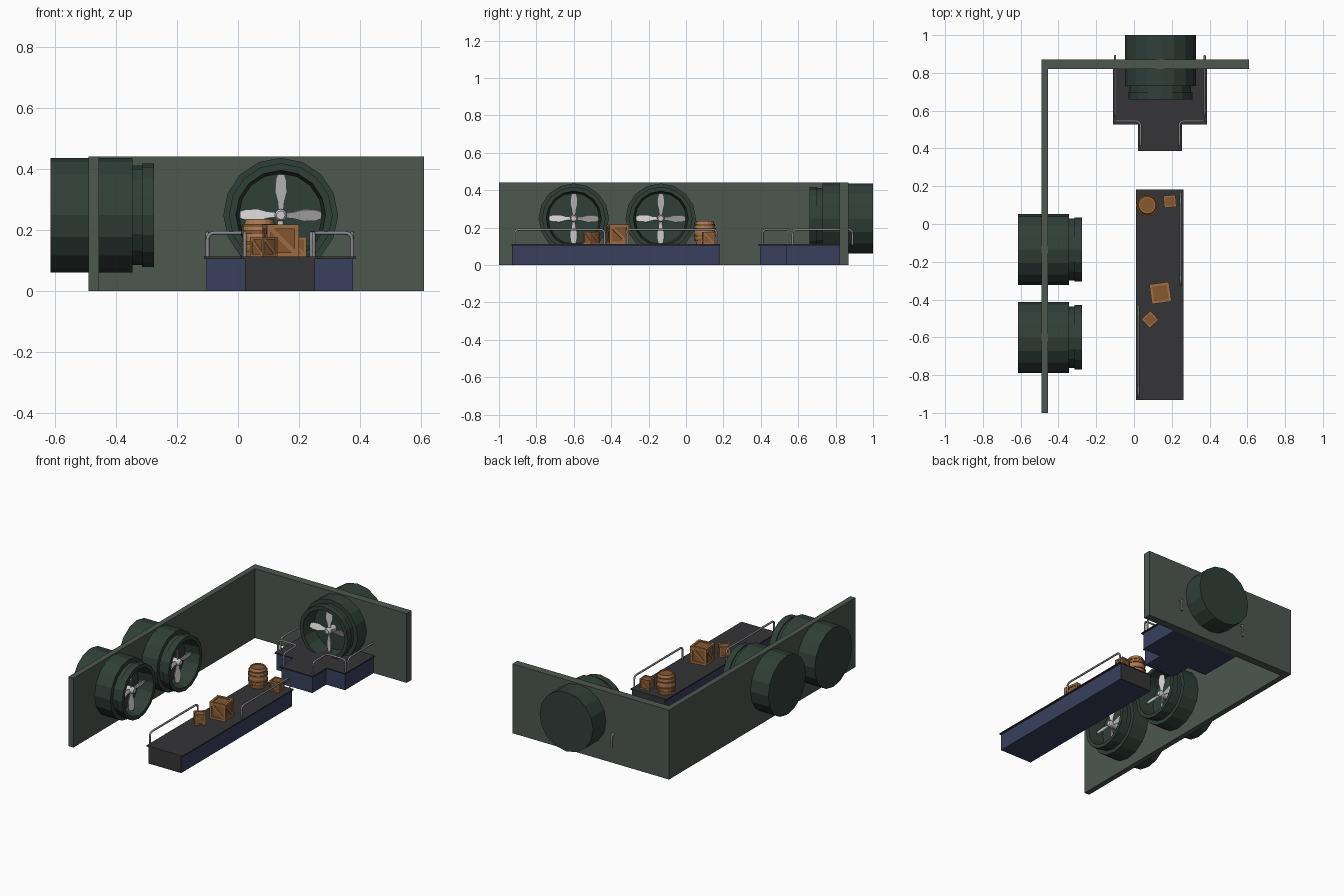
import bpy, bmesh, math
from mathutils import Vector, Matrix

if "Cube" in bpy.data.objects:
    bpy.data.objects.remove(bpy.data.objects["Cube"])

def mat(name, c):
    m = bpy.data.materials.new(name)
    m.diffuse_color = (*c, 1)
    m.use_nodes = True
    m.node_tree.nodes["Principled BSDF"].inputs["Base Color"].default_value = m.diffuse_color
    return m

WALL = mat("wall_green", (0.075, 0.095, 0.08))
FAN = mat("fan_green", (0.03, 0.05, 0.04))
BLADE = mat("blade_grey", (0.6, 0.6, 0.58))
BLUE = mat("dock_blue", (0.04, 0.05, 0.11))
DARK = mat("deck_dark", (0.035, 0.035, 0.038))
STEEL = mat("rail_steel", (0.25, 0.25, 0.26))
WOOD = mat("wood", (0.24, 0.10, 0.03))
TRIM = mat("wood_trim", (0.36, 0.16, 0.06))
STAVE = mat("barrel_stave", (0.42, 0.19, 0.09))

def finish(bm, name, m, mw=None):
    bmesh.ops.recalc_face_normals(bm, faces=bm.faces)
    if mw is not None:
        bm.transform(mw)
    me = bpy.data.meshes.new(name)
    bm.to_mesh(me)
    bm.free()
    ob = bpy.data.objects.new(name, me)
    bpy.context.collection.objects.link(ob)
    me.materials.append(m)
    return ob

def add_box(bm, size, mw):
    bmesh.ops.create_cube(bm, size=1, matrix=mw @ Matrix.Diagonal((*size, 1)))

def box(name, lo, hi, m):
    lo, hi = Vector(lo), Vector(hi)
    bm = bmesh.new()
    add_box(bm, hi - lo, Matrix.Translation((lo + hi) / 2))
    return finish(bm, name, m)

def prism(name, pts, z0, z1, m):
    bm = bmesh.new()
    f = bm.faces.new([bm.verts.new((x, y, z0)) for x, y in pts])
    r = bmesh.ops.extrude_face_region(bm, geom=[f])
    bmesh.ops.translate(bm, vec=(0, 0, z1 - z0),
                        verts=[v for v in r["geom"] if isinstance(v, bmesh.types.BMVert)])
    return finish(bm, name, m)

def lathe(name, prof, n, m, mw):
    # profile is (radius, height) spun about z
    bm = bmesh.new()
    vs = [bm.verts.new((r, 0, z)) for r, z in prof]
    es = [bm.edges.new(p) for p in zip(vs, vs[1:])]
    bmesh.ops.spin(bm, geom=vs + es, axis=(0, 0, 1), cent=(0, 0, 0),
                   angle=2 * math.pi, steps=n, use_duplicate=False)
    bmesh.ops.remove_doubles(bm, verts=bm.verts, dist=1e-5)
    return finish(bm, name, m, mw)

def rail(name, pts, r=0.006, bend=0.025):
    # tube through points with rounded corners
    pts = [Vector(p) for p in pts]
    path = [pts[0]]
    for a, b, c in zip(pts, pts[1:], pts[2:]):
        p, q = b + (a - b).normalized() * bend, b + (c - b).normalized() * bend
        for i in range(5):
            t = i / 4
            path.append(p * (1 - t) ** 2 + b * 2 * t * (1 - t) + q * t * t)
    path.append(pts[-1])
    cu = bpy.data.curves.new(name, "CURVE")
    cu.dimensions = "3D"
    cu.bevel_depth, cu.bevel_resolution, cu.use_fill_caps = r, 1, True
    s = cu.splines.new("POLY")
    s.points.add(len(path) - 1)
    for sp, p in zip(s.points, path):
        sp.co = (*p, 1)
    cu.materials.append(STEEL)
    ob = bpy.data.objects.new(name, cu)
    bpy.context.collection.objects.link(ob)

def arch(name, flat, lo=0.108, hi=0.19):
    rail(name, [(*flat[0], lo)] + [(*p, hi) for p in flat] + [(*flat[-1], lo)])

# walls
box("side_wall", (-0.49, -1, 0), (-0.455, 0.87, 0.44), WALL)
box("back_wall", (-0.455, 0.82, 0), (0.61, 0.87, 0.44), WALL)

# fans: open stepped housing, hub and four pitched blades
def fan(name, loc, turn):
    base = Matrix.Translation(loc) @ Matrix.Rotation(turn, 4, "Z") @ Matrix.Rotation(-math.pi / 2, 4, "X")
    lathe(name + "_housing", [(0, .34), (.188, .34), (.188, .07), (.163, .07), (.163, .04), (.17, .04),
                              (.17, 0), (.147, 0), (.137, .10), (0, .10)], 16, FAN, base)
    lathe(name + "_hub", [(0, .03), (.014, .03), (.02, .04), (.02, .10), (0, .10)], 12, BLADE, base)
    half = [(0.012, 0.008), (0.045, 0.012), (0.075, 0.021), (0.115, 0.019), (0.133, 0.012)]
    outline = half + [(x, -y) for x, y in reversed(half)]
    bm = bmesh.new()
    for k in range(4):
        mw = Matrix.Rotation(k * math.pi / 2, 4, "Z") @ Matrix.Translation((0, 0, .055)) @ Matrix.Rotation(0.45, 4, "X")
        rings = [[bm.verts.new(mw @ Vector((x, y, z))) for x, y in outline] for z in (-.003, .003)]
        n = len(outline)
        for ring in rings:
            bm.faces.new(ring)
        for i in range(n):
            j = (i + 1) % n
            bm.faces.new((rings[0][i], rings[0][j], rings[1][j], rings[1][i]))
    finish(bm, name + "_blades", BLADE, base)

fan("side_fan_rear", (-0.275, -0.135, 0.248), math.pi / 2)
fan("side_fan_front", (-0.275, -0.60, 0.248), math.pi / 2)
fan("back_fan", (0.14, 0.66, 0.248), 0)

# long dock: blue sides, dark ends and deck
box("long_dock_body", (0.023, -0.925, 0), (0.252, 0.175, 0.105), BLUE)
box("long_dock_front_end", (0.023, -0.93, 0), (0.252, -0.925, 0.105), DARK)
box("long_dock_back_end", (0.023, 0.175, 0), (0.252, 0.18, 0.105), DARK)
box("long_dock_deck", (0.01, -0.932, 0.105), (0.263, 0.182, 0.112), DARK)

# stepped dock under the back fan
def tee(e):
    h = [(0.108 + e, 0.395 - e), (0.108 + e, 0.535 - e), (0.24 + e, 0.535 - e), (0.24 + e, 0.82)]
    return [(0.137 + x, y) for x, y in h] + [(0.137 - x, y) for x, y in reversed(h)]
prism("back_dock_body", tee(0), 0, 0.105, BLUE)
prism("back_dock_deck", tee(0.009), 0.105, 0.112, DARK)

# handrails
arch("long_dock_left_rail", [(0.022, -0.915), (0.022, -0.435)])
arch("long_dock_right_rail", [(0.248, -0.32), (0.248, 0.165)])
for side, s in (("left", -1), ("right", 1)):
    x = lambda d: 0.137 + s * d
    arch(f"back_dock_{side}_side_rail", [(x(0.237), 0.57), (x(0.237), 0.89)])
    arch(f"back_dock_{side}_front_rail", [(x(0.237), 0.545), (x(0.103), 0.545), (x(0.103), 0.41)])

# crates: recessed core, edge frame, diagonal braces
def crate(name, x, y, s, turn):
    mw = Matrix.Translation((x, y, 0.112 + s / 2)) @ Matrix.Rotation(math.radians(turn), 4, "Z")
    bm = bmesh.new()
    add_box(bm, (s * .88,) * 3, Matrix())
    finish(bm, name + "_panels", WOOD, mw)
    bm = bmesh.new()
    t = s * .13
    o = (s - t) / 2
    for i in range(3):
        for a in (-o, o):
            for b in (-o, o):
                size, pos = [t] * 3, [0, 0, 0]
                size[i] = s if i == 2 else s - 2 * t
                pos[(i + 1) % 3], pos[(i + 2) % 3] = a, b
                add_box(bm, size, Matrix.Translation(pos))
    for k in range(4):
        add_box(bm, (s * 1.08, s * .05, t), Matrix.Rotation(k * math.pi / 2, 4, "Z")
                @ Matrix.Translation((0, -s * .45, 0)) @ Matrix.Rotation(math.pi / 4, 4, "Y"))
    finish(bm, name + "_frame", TRIM, mw)

crate("large_crate", 0.14, -0.365, 0.105, 8)
crate("small_crate_front", 0.085, -0.505, 0.064, 42)
crate("small_crate_back", 0.19, 0.12, 0.064, 5)

# barrel with recessed lid and hoops
at = Matrix.Translation((0.07, 0.10, 0.112))
lathe("barrel", [(0, 0), (.045, 0), (.053, .03), (.056, .062), (.053, .094), (.045, .124),
                 (.039, .124), (.039, .116), (0, .116)], 16, STAVE, at)
for i, (z, r) in enumerate(((.022, .053), (.044, .0575), (.08, .0575), (.102, .053))):
    lathe(f"barrel_hoop_{i}", [(r - .006, z - .005), (r + .002, z - .005), (r + .002, z + .005),
                               (r - .006, z + .005)], 16, WOOD, at)
lathe("barrel_lid", [(0, .118), (.039, .118)], 16, WOOD, at)
